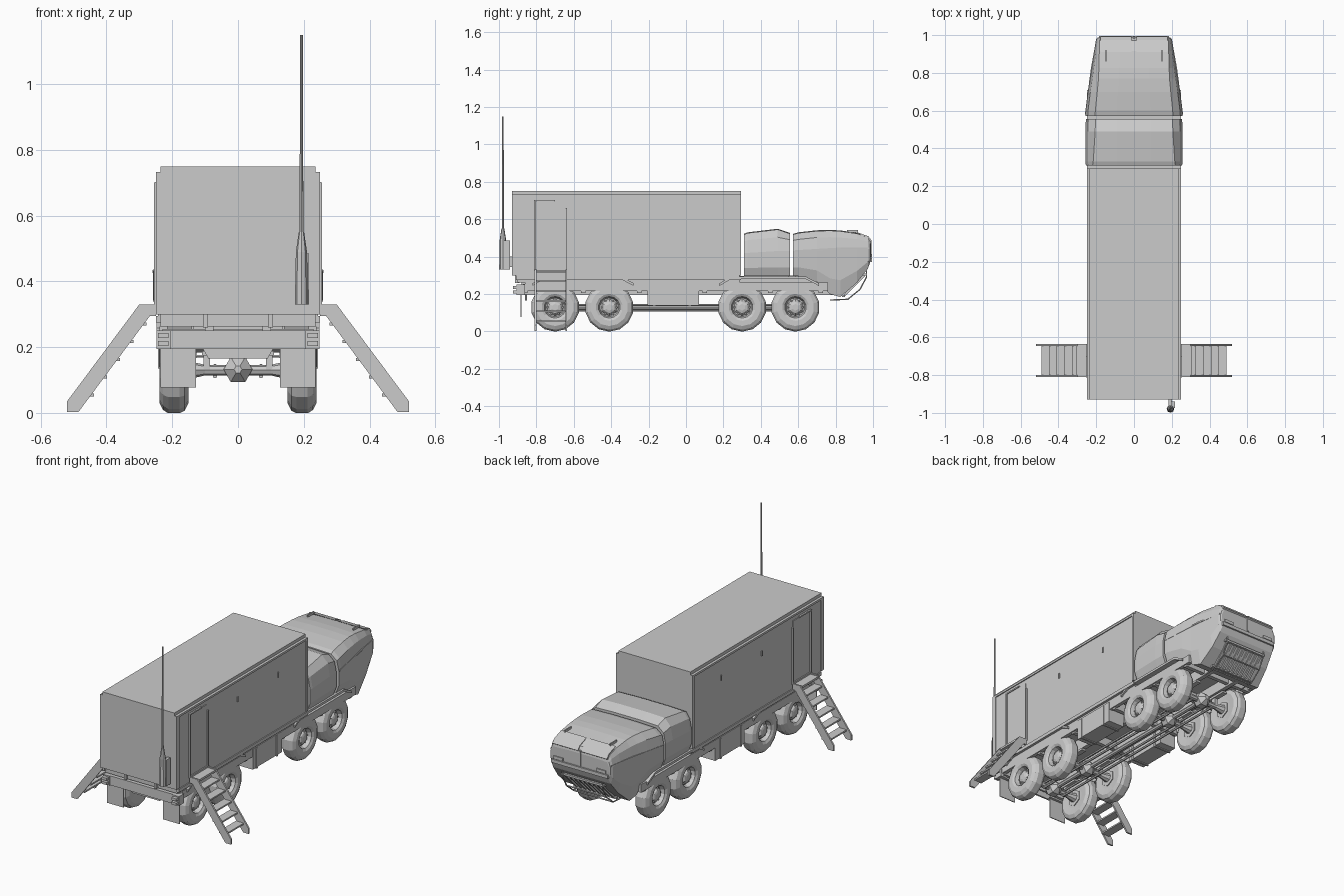
import bpy, bmesh, math
from mathutils import Vector


def mesh(name, verts, faces, mirror=False):
    bm = bmesh.new()
    vs = [bm.verts.new(v) for v in verts]
    for f in faces:
        bm.faces.new([vs[i] for i in f])
    bmesh.ops.recalc_face_normals(bm, faces=bm.faces)
    me = bpy.data.meshes.new(name)
    bm.to_mesh(me)
    bm.free()
    o = bpy.data.objects.new(name, me)
    bpy.context.collection.objects.link(o)
    if mirror:
        o.modifiers.new("Mirror", 'MIRROR').use_mirror_merge = False
    return o


def loft(name, rings, mirror=False, closed=False):
    n, m = len(rings[0]), len(rings)
    faces = []
    for k in range(m if closed else m - 1):
        a, b = k * n, (k + 1) % m * n
        faces += [(a + i, a + (i + 1) % n, b + (i + 1) % n, b + i) for i in range(n)]
    if not closed:
        faces += [tuple(range(n)), tuple(range((m - 1) * n, m * n))]
    return mesh(name, [v for r in rings for v in r], faces, mirror)


def extrude_x(name, pts, x0, x1, mirror=False):
    return loft(name, [[(x, y, z) for y, z in pts] for x in (x0, x1)], mirror)


def extrude_y(name, pts, y0, y1, mirror=False):
    return loft(name, [[(x, y, z) for x, z in pts] for y in (y0, y1)], mirror)


def box(name, x0, x1, y0, y1, z0, z1, mirror=False):
    return extrude_x(name, [(y0, z0), (y1, z0), (y1, z1), (y0, z1)], x0, x1, mirror)


def rod(name, pts, radii, sides=8, mirror=False):
    """Tube through points with a radius at each."""
    rings = []
    for i, p in enumerate(pts):
        d = Vector(pts[min(i + 1, len(pts) - 1)]) - Vector(pts[max(i - 1, 0)])
        q = d.to_track_quat('Z', 'Y')
        rings.append([Vector(p) + q @ Vector((radii[i] * math.cos(t), radii[i] * math.sin(t), 0))
                      for t in (2 * math.pi * k / sides for k in range(sides))])
    return loft(name, rings, mirror)


def lathe_x(name, prof, y, z, sides, mirror=True):
    rings = [[(x, y + r * math.cos(t), z + r * math.sin(t))
              for t in (2 * math.pi * (k + .5) / sides for k in range(sides))] for x, r in prof]
    return loft(name, rings, mirror)


# Container body with side panels
box("container", -.235, .235, -.93, .295, .30, .75)
box("container_side_panel", .234, .244, -.908, .285, .285, .725, True)
for y0, y1, z0, z1 in ((-.93, -.905, .30, .73), (.28, .295, .30, .73),
                       (-.93, .295, .72, .732), (-.91, .295, .275, .295)):
    box("container_edge_frame", .234, .25, y0, y1, z0, z1, True)

# Side doors with frames and handles
box("door", .243, .248, -.80, -.645, .335, .695, True)
box("door_front_jamb", .243, .255, -.812, -.804, .33, .70, True)
box("door_rear_jamb", .243, .255, -.643, -.635, .33, .66, True)
box("door_lintel", .243, .253, -.812, -.70, .694, .702, True)
box("door_sill", .243, .255, -.812, -.635, .325, .335, True)
box("panel_latch", .243, .25, -.36, -.352, .60, .63, True)
box("panel_latch_front", .243, .25, .02, .028, .60, .63, True)

# Entry stairs
rail = [(.25, .33), (.30, .33), (.52, .035), (.52, .003), (.485, .003), (.268, .295), (.25, .295)]
for y in (-.81, -.645):
    extrude_y("stair_rail", rail, y, y + .01, True)
box("stair_landing", .25, .305, -.805, -.64, .312, .324, True)
for k in range(5):
    z = .05 + k * .054
    x = .50 - (z - .003) * .74
    box("stair_tread", x - .027, x + .024, -.805, -.64, z, z + .009, True)

# Radio mast
box("mast_bracket", .182, .202, -.975, -.925, .345, .40)
box("mast_bracket_plate", .196, .216, -.975, -.94, .33, .485)
mx, my = .193, -.979
rod("mast_base", [(mx, my, z) for z in (.33, .49, .55)], [.02, .017, .008], 8)
rod("mast", [(mx, my, .54), (mx, my, 1.15)], [.006, .004], 8)

# Chassis frame
box("chassis_rail", .075, .10, -.88, .82, .195, .262, True)
box("deck", -.235, .235, -.90, .29, .262, .302)
box("cab_floor", -.17, .17, .29, .78, .255, .296)
box("side_sill", .215, .238, -.86, .76, .215, .262, True)
for y in (-.86, -.55, -.25, .10, .45, .72):
    box("crossmember", -.23, .23, y - .012, y + .012, .205, .255)
rod("drive_shaft", [(0, -.70, .13), (0, .585, .13)], [.013, .013], 8)
for z in (.112, .142):
    rod("torque_rod", [(.07, -.70, z), (.07, .585, z)], [.007, .007], 6, True)

# Side lockers
box("side_locker", .135, .24, -.205, .07, .14, .262, True)
for y in (-.17, .02):
    box("locker_strap", .13, .244, y - .006, y + .006, .135, .255, True)

# Fenders over each axle pair
for a, b in ((-.82, -.28), (.18, .71)):
    top = [(a, .258), (a + .06, .294), (b - .07, .294), (b, .258)]
    extrude_x("fender", top + [(y, z - .014) for y, z in reversed(top)], .14, .248, True)

# Wheels, axles and suspension
tyre = [(.155, .06), (.151, .10), (.162, .122), (.178, .13), (.212, .13), (.228, .12), (.238, .10),
        (.238, .072), (.230, .058), (.205, .05), (.205, .01)]
hub = [(.15, .05), (.208, .046), (.222, .032), (.226, .018), (.226, .005)]
for y in (-.70, -.41, .30, .585):
    w = lathe_x("wheel", tyre, y, .129, 14)
    w.data.transform
    lathe_x("wheel_hub", hub, y, .129, 6)
    for k in range(6):
        t = math.pi / 3 * k
        cy, cz = y + .04 * math.cos(t), .129 + .04 * math.sin(t)
        lathe_x("wheel_nut", [(.204, .006), (.215, .005)], cy, cz, 6)
    rod("axle", [(x, y, .13) for x in (-.16, -.10, .10, .16)], [.03, .016, .016, .03], 8)
    rod("differential", [(0, y + d, .132) for d in (-.05, -.02, .02, .05)], [.012, .044, .044, .014], 6)
    box("suspension_strut", .085, .105, y - .015, y + .015, .13, .21, True)
    box("leaf_spring", .08, .11, y - .09, y + .09, .175, .188, True)

# Rear bumper, lights and mudflaps
box("rear_bumper", -.205, .205, -.90, -.865, .195, .25)
box("light_housing", .205, .248, -.905, -.86, .195, .25, True)
for z in (.203, .228):
    box("tail_light", .212, .244, -.925, -.90, z, z + .015, True)
box("mudflap", .128, .236, -.885, -.88, .077, .20, True)
box("deck_bracket", .092, .106, -.915, -.89, .26, .302, True)
extrude_y("tow_plate", [(-.11, .20), (.11, .20), (.09, .165), (-.09, .165)], -.86, -.85)


def cab_ring(y, w, zb, zr, belt, roof):
    """Cab cross-section: sill, belt line, shoulder, roof."""
    half = [(w * .93, zb), (w, zb + (belt - zb) * .35), (w, belt), (w * .95, belt + (zr - belt) * .62),
            (w * roof, zr - .004), (w * .35, zr)]
    return [(x, y, z) for x, z in half] + [(-x, y, z) for x, z in reversed(half)]


# Crew cab behind the driver cab
loft("rear_cab", [cab_ring(*a) for a in (
    (.31, .255, .296, .522, .42, .86), (.33, .257, .296, .53, .42, .84),
    (.49, .257, .296, .549, .43, .80), (.555, .255, .296, .527, .43, .80))])
box("cab_link", .14, .165, .545, .585, .285, .30, True)
box("cab_link_outer", .20, .22, .545, .585, .285, .30, True)

# Driver cab
loft("front_cab", [cab_ring(*a) for a in (
    (.573, .258, .296, .522, .43, .80), (.60, .256, .296, .53, .43, .80),
    (.70, .243, .265, .541, .44, .80), (.77, .232, .20, .543, .44, .81),
    (.825, .224, .184, .54, .44, .83), (.915, .211, .262, .527, .44, .87),
    (.972, .202, .335, .506, .44, .90), (.985, .195, .37, .485, .44, .92),
    (.988, .188, .40, .47, .44, .93))])

# Windscreen centre post, brow, bumper and side trim
box("windscreen_post", -.006, .006, .975, .992, .40, .488)
extrude_x("windscreen_brow", [(.91, .532), (.975, .509), (.993, .486), (.985, .48)], .012, .178, True)
box("front_bumper", -.185, .185, .97, .995, .372, .392)
box("headlight", .11, .17, .98, .994, .396, .414, True)
loft("side_trim", [[(x - .008, y, z), (x + .003, y, z), (x + .003, y, z + .009), (x - .008, y, z + .009)]
                   for x, y, z in ((.257, .58, .425), (.225, .825, .44), (.197, .98, .44))], True)
box("roof_handle", .145, .152, .86, .92, .53, .543, True)

# Grille slats on the sloped chin
for k in range(9):
    x = -.12 + k * .03
    extrude_x("grille_slat", [(.845, .198), (.95, .303), (.957, .296), (.852, .19)], x - .006, x + .006)
for y, z in ((.84, .19), (.955, .305)):
    box("grille_rail", -.14, .14, y - .006, y + .01, z - .006, z + .006)

# Brush guard under the chin
rod("brush_guard", [(.13, .77, .168), (.13, .865, .172), (.13, .93, .225), (.13, .965, .29), (.13, .965, .325)],
    [.004] * 5, 6, True)
for y, z in ((.865, .172), (.93, .225)):
    rod("brush_guard_bar", [(-.13, y, z), (.13, y, z)], [.004, .004], 6)
